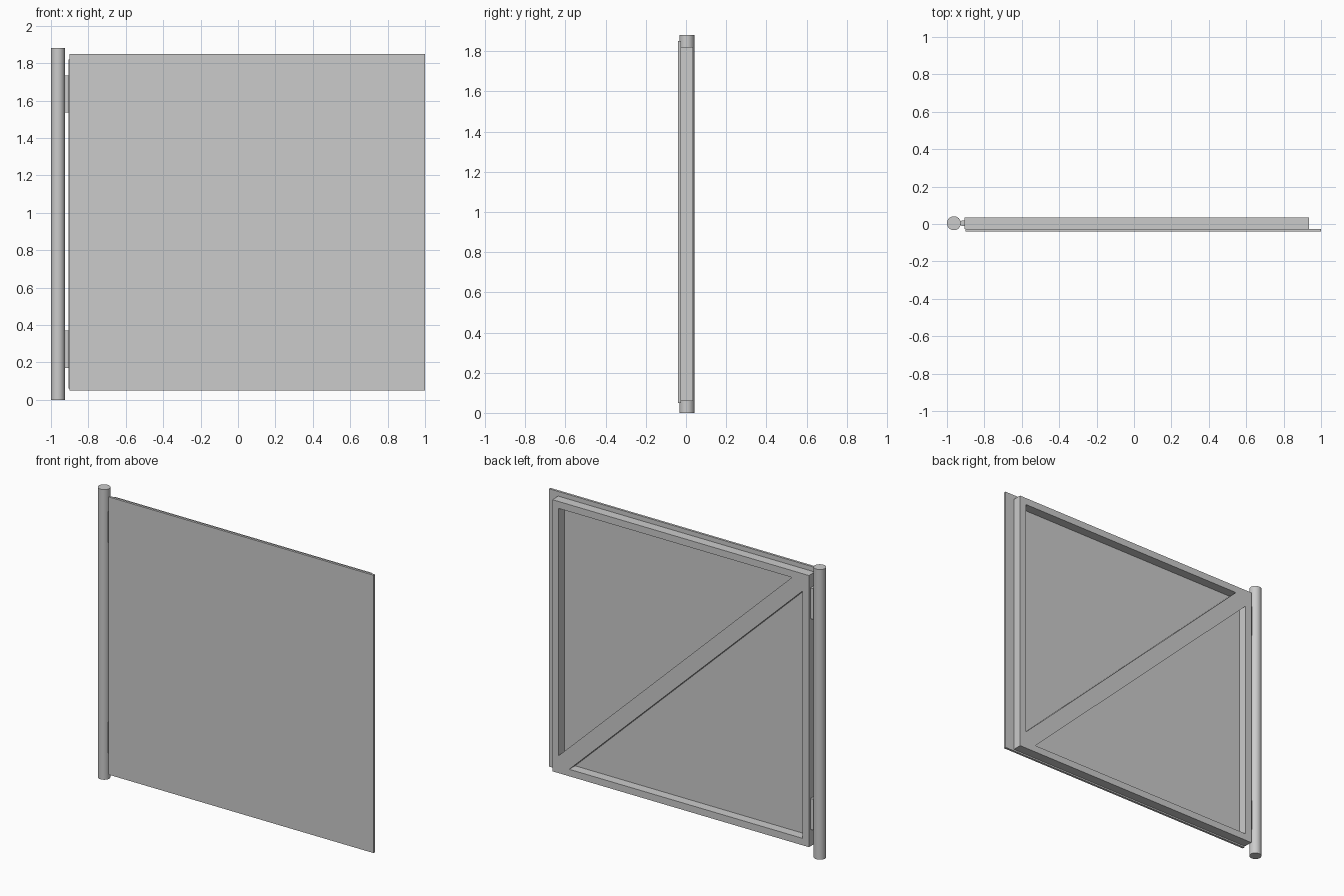
import bpy
from math import pi, radians

if "Cube" in bpy.data.objects:
    bpy.data.objects.remove(bpy.data.objects["Cube"])

Y = 0.004           # shared centre line of post, hinges and frame


def box(name, x0, x1, y0, y1, z0, z1):
    bpy.ops.mesh.primitive_cube_add(size=1, location=((x0 + x1) / 2, (y0 + y1) / 2, (z0 + z1) / 2))
    ob = bpy.context.object
    ob.name = name
    ob.scale = (x1 - x0, y1 - y0, z1 - z0)
    bpy.ops.object.transform_apply(location=False, rotation=False, scale=True)
    return ob


def rod(name, x, radius, z0, z1, sides):
    bpy.ops.mesh.primitive_cylinder_add(vertices=sides, radius=radius, depth=z1 - z0,
                                        location=(x, Y, (z0 + z1) / 2))
    ob = bpy.context.object
    ob.name = name
    bpy.ops.object.shade_smooth_by_angle(angle=radians(40))
    return ob


# Round gate post and the two hinge barrels
rod("gate_post", -0.9627, 0.0373, 0.0, 1.88, 32)
for name, z0 in (("lower_hinge", 0.17), ("upper_hinge", 1.535)):
    rod(name, -0.914, 0.016, z0, z0 + 0.2, 16)

# Front sheet
box("gate_panel", -0.9, 1.0, Y - 0.045, Y - 0.03, 0.05, 1.85)

# Rear frame with diagonal brace: rectangle with two triangular openings
x0, x1, z0, z1, t = -0.905, 0.935, 0.06, 1.82, 0.045
gap_x, gap_z = 0.077, 0.067        # brace half-width measured along the frame
loops = [
    [(x0, z0), (x1, z0), (x1, z1), (x0, z1)],
    [(x1 - t, z1 - t), (x0 + t + gap_x, z1 - t), (x1 - t, z0 + t + gap_z)],
    [(x0 + t, z0 + t), (x1 - t - gap_x, z0 + t), (x0 + t, z1 - t - gap_z)],
]
curve = bpy.data.curves.new("gate_frame", "CURVE")
curve.dimensions = "2D"
curve.fill_mode = "BOTH"
curve.extrude = 0.03
for loop in loops:
    spline = curve.splines.new("POLY")
    spline.points.add(len(loop) - 1)
    for point, (x, z) in zip(spline.points, loop):
        point.co = (x, z, 0, 1)
    spline.use_cyclic_u = True
frame = bpy.data.objects.new("gate_frame", curve)
bpy.context.collection.objects.link(frame)
frame.rotation_euler.x = pi / 2
frame.location.y = Y
bpy.ops.object.select_all(action="DESELECT")
frame.select_set(True)
bpy.context.view_layer.objects.active = frame
bpy.ops.object.convert(target="MESH")
bpy.ops.object.shade_flat()
